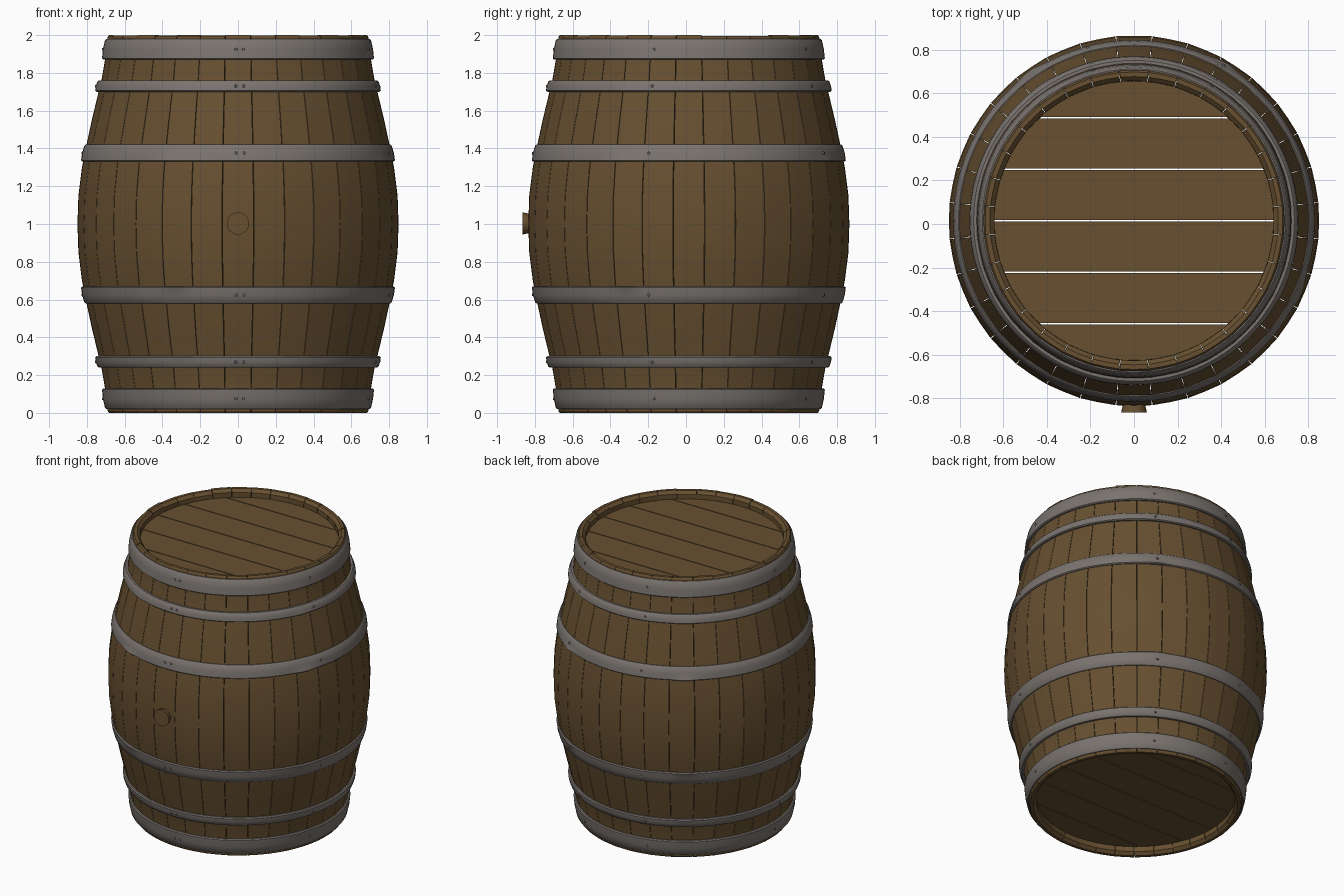
import bpy, bmesh, math, random
from mathutils import Vector, Matrix

if "Cube" in bpy.data.objects:
    bpy.data.objects.remove(bpy.data.objects["Cube"])

random.seed(4)
CY = 0.015          # barrel axis sits slightly behind the origin (bung sticks out in front)
STAVES = 32

def mat(name, c):
    m = bpy.data.materials.new(name)
    m.diffuse_color = (*c, 1)
    m.use_nodes = True
    m.node_tree.nodes["Principled BSDF"].inputs["Base Color"].default_value = m.diffuse_color
    return m

WOOD = mat("oak wood", (0.135, 0.079, 0.030))
IRON = mat("hoop iron", (0.195, 0.175, 0.160))

def finish(bm, name, material, smooth=None):
    bmesh.ops.recalc_face_normals(bm, faces=bm.faces)
    me = bpy.data.meshes.new(name)
    bm.to_mesh(me)
    bm.free()
    me.materials.append(material)
    ob = bpy.data.objects.new(name, me)
    ob.location.y = CY
    bpy.context.collection.objects.link(ob)
    if smooth:
        bpy.context.view_layer.objects.active = ob
        ob.select_set(True)
        bpy.ops.object.shade_smooth_by_angle(angle=math.radians(smooth))
        ob.select_set(False)
    return ob

def polar(r, a, z):
    """Angle 0 faces the front (-y), growing towards +x."""
    return Vector((r * math.sin(a), -r * math.cos(a), z))

# Staves: one bulged closed profile, (distance from mid height, outer radius)
half = [(0, .85), (.15, .845), (.3, .826), (.42, .802), (.55, .774),
        (.7, .738), (.76, .723), (.87, .704), (.99, .690)]
outer = [(1 - d, r) for d, r in reversed(half)] + [(1 + d, r) for d, r in half[1:]]
outer = [(0, .683)] + outer + [(2, .683)]
inner_half = [(1.0, .662), (.98, .642), (.9, .640), (.5, .73), (0, .80)]
inner = [(1 + d, r) for d, r in inner_half] + [(1 - d, r) for d, r in reversed(inner_half[:-1])]
profile = outer + inner

bm = bmesh.new()
step = 2 * math.pi / STAVES
for i in range(STAVES):
    top = 0 if i % 4 == 0 else random.uniform(0, .006)
    a0 = i * step
    rings = []
    for s in (-1, 0, 1):
        k = 1.002 if s else 1.0
        a = a0 + s * (step / 2 - .0018)
        rings.append([bm.verts.new(polar(r * k, a, z - (top if z > 1.95 else 0)))
                      for z, r in profile])
    n = len(profile)
    for p, q in zip(rings, rings[1:]):
        for j in range(n):
            bm.faces.new((p[j], p[(j + 1) % n], q[(j + 1) % n], q[j]))
    for ring in (rings[0], rings[2]):       # stave sides as quads
        m = len(outer)
        bm.faces.new(ring)
finish(bm, "staves", WOOD, 25)

# Heads: six planks each, running along x with thin gaps
def head(name, z0, z1, radius=.645, planks=6, pitch=.2365, gap=.003):
    bm = bmesh.new()
    for i in range(planks):
        y0 = (i - planks / 2) * pitch + gap
        y1 = y0 + pitch - 2 * gap
        y0, y1 = max(y0, -radius), min(y1, radius)
        ys = [y0 + (y1 - y0) * t / 10 for t in range(11)]
        right = [(math.sqrt(max(radius ** 2 - y * y, 1e-5)), y) for y in ys]
        pts = right + [(-x, y) for x, y in reversed(right)]
        f = bm.faces.new([bm.verts.new((x, y, z0)) for x, y in pts])
        ext = bmesh.ops.extrude_face_region(bm, geom=[f])
        bmesh.ops.translate(bm, vec=(0, 0, z1 - z0),
                            verts=[v for v in ext["geom"] if isinstance(v, bmesh.types.BMVert)])
    finish(bm, name, WOOD)

head("top_head", 1.91, 1.945)
head("bottom_head", .055, .09)

# Hoops: tapered iron bands with eased edges and a few dents near the wide edge
DENTS = [math.radians(a) for a in (-24, 66, 150, 215)]

def hoop(name, wide, narrow, dent):
    (zw, rw), (zn, rn) = wide, narrow
    e = .006 if zn > zw else -.006
    sec = [(zw, rw - .03), (zw, rw - .004), (zw + e, rw + .003),
           ((zw + zn) / 2, (rw + rn) / 2 + .006),
           (zn - e, rn + .003), (zn, rn - .004), (zn, rn - .03)]
    bm = bmesh.new()
    seg = 128
    rings = []
    for i in range(seg):
        a = 2 * math.pi * i / seg
        amount = 0
        for d in DENTS:
            diff = (a - d + math.pi) % (2 * math.pi) - math.pi
            amount += math.exp(-(diff / .07) ** 2)
        ring = []
        for j, (z, r) in enumerate(sec):
            if 1 <= j <= 2:                 # bent lip
                r += dent * amount
            elif j == 3:                    # pressed-in middle
                r -= dent * .5 * amount
            ring.append(bm.verts.new(polar(r, a, z)))
        rings.append(ring)
    n = len(sec)
    for i in range(seg):
        p, q = rings[i], rings[(i + 1) % seg]
        for j in range(n):
            bm.faces.new((p[j], q[j], q[(j + 1) % n], p[(j + 1) % n]))
    finish(bm, name, IRON, 40)

BANDS = [("outer", (1.87, .717), (1.98, .701), .002),
         ("middle", (1.70, .753), (1.76, .741), .003),
         ("bulge", (1.33, .828), (1.42, .811), .010)]
rivets = bmesh.new()
for name, w, n, dent in BANDS:
    for side in ("upper", "lower"):
        if side == "lower":
            w, n = (2 - w[0], w[1]), (2 - n[0], n[1])
        hoop(f"{side}_{name}_hoop", w, n, dent)
        # Rivets on this hoop: a pair at the front, singles around
        z, r = (w[0] + n[0]) / 2, (w[1] + n[1]) / 2 + .006
        for a in (-.015, .04, math.radians(75), math.radians(150), math.radians(195), math.radians(270)):
            m = Matrix.Translation(polar(r, a, z)) @ Matrix.Rotation(a, 4, 'Z') @ Matrix.Rotation(math.pi / 2, 4, 'X')
            bmesh.ops.create_cone(rivets, cap_ends=True, segments=10, radius1=.009,
                                  radius2=.006, depth=.008, matrix=m)
finish(rivets, "rivets", IRON, 30)

# Bung: tapered round plug on the front
bm = bmesh.new()
bmesh.ops.create_cone(bm, cap_ends=True, segments=24, radius1=.046, radius2=.059, depth=.06,
                      matrix=Matrix.Translation((0, -.851, 1.003)) @ Matrix.Rotation(math.pi / 2, 4, 'X'))
finish(bm, "bung", WOOD, 30)
